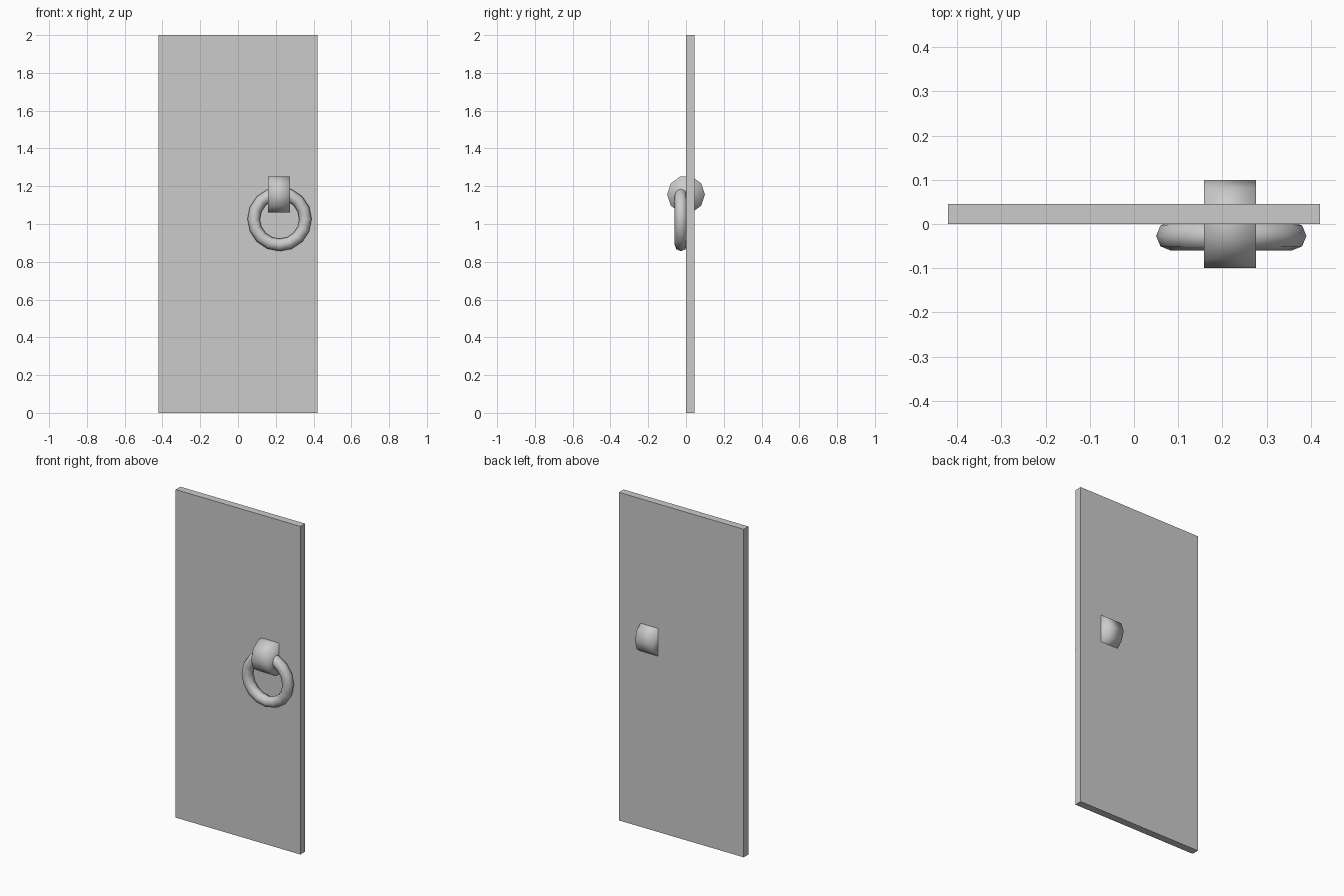
import bpy
import math

if "Cube" in bpy.data.objects:
    bpy.data.objects.remove(bpy.data.objects["Cube"])

# door panel, front face on y = 0
bpy.ops.mesh.primitive_cube_add(size=1, location=(0, 0.0225, 1))
panel = bpy.context.object
panel.name = "door_panel"
panel.scale = (0.842, 0.045, 2.0)

# knocker mount: low-poly capped cylinder running along x, through the panel
bpy.ops.mesh.primitive_cylinder_add(
    vertices=10, radius=0.1, depth=0.117,
    location=(0.217, 0, 1.156), rotation=(math.pi / 2, 0, math.pi / 2))
mount = bpy.context.object
mount.name = "knocker_mount"
bpy.ops.object.transform_apply(location=False, rotation=True, scale=False)
# put a vertex on the y axis
mount.rotation_euler = (math.pi / 2, 0, 0)
bpy.ops.object.transform_apply(location=False, rotation=True, scale=False)
bpy.ops.object.shade_smooth()

# hanging ring
bpy.ops.mesh.primitive_torus_add(
    major_segments=16, minor_segments=8,
    major_radius=0.137, minor_radius=0.033,
    location=(0.22, -0.027, 1.026), rotation=(math.pi / 2, 0, 0))
ring = bpy.context.object
ring.name = "knocker_ring"
bpy.ops.object.shade_smooth()
